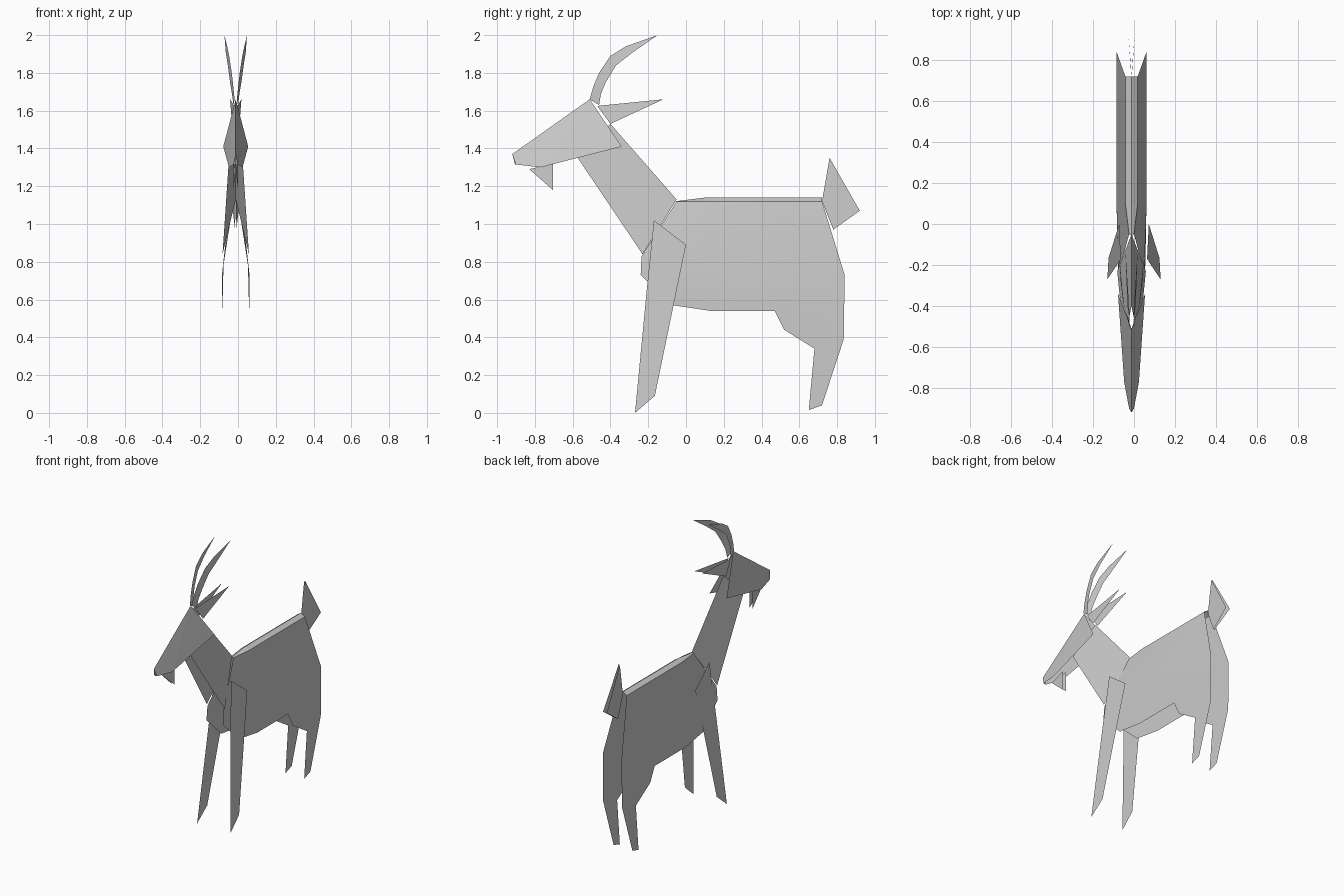
import bpy

CENTRE = -0.012  # fold line of the folded-sheet body

grey = bpy.data.materials.new("light_grey")
grey.diffuse_color = (0.6, 0.6, 0.6, 1)


def sheet(name, pts, faces=None, centre=CENTRE, smooth=False):
    """Thin folded part: pts are (y, z, half width), built on both sides of the fold."""
    faces = faces or [tuple(range(len(pts)))]
    for side, label in ((1, "right"), (-1, "left")):
        mesh = bpy.data.meshes.new(f"{name}_{label}")
        verts = [(centre + side * w, y, z) for y, z, w in pts]
        polys = [f if side > 0 else tuple(reversed(f)) for f in faces]
        mesh.from_pydata(verts, [], polys)
        mesh.materials.append(grey)
        for p in mesh.polygons:
            p.use_smooth = smooth
        mesh.update()
        obj = bpy.data.objects.new(f"{name}_{label}", mesh)
        bpy.context.collection.objects.link(obj)


# Side panels, including the hind legs
W = 0.073
sheet("body_side", [
    (-.05, 1.12, .012), (.10, 1.12, .03), (.72, 1.12, .03),
    (.84, .73, W), (.10, .73, W), (-.24, .73, .066), (-.235, .83, .062),
    (.835, .39, W), (.72, .04, W), (.65, .015, W), (.68, .34, W),
    (.52, .44, W), (.47, .54, W), (.13, .54, W), (-.07, .57, .07)],
    [(0, 6, 4), (6, 5, 4), (0, 4, 1), (4, 3, 2, 1), (5, 14, 13, 4),
     (4, 13, 12, 3), (12, 11, 10, 7, 3), (10, 9, 8, 7)], smooth=True)

# Shallow ridge along the back
sheet("back_ridge", [
    (-.06, 1.12, 0), (-.05, 1.12, .012), (.10, 1.12, .03),
    (.72, 1.12, .03), (.72, 1.14, 0), (.10, 1.14, 0)],
    [(0, 1, 2, 5), (2, 3, 4, 5)])

# Neck folded along its rear edge, open at the throat
sheet("neck", [(-.58, 1.36, .035), (-.23, .84, .07), (-.05, 1.13, 0), (-.40, 1.53, 0)],
      [(0, 1, 2, 3)])

# Head folded along the brow, with a small closed nose
sheet("head", [
    (-.92, 1.37, 0), (-.90, 1.315, .012), (-.77, 1.30, .036),
    (-.34, 1.41, .066), (-.51, 1.66, 0)],
    [(0, 1, 2, 4), (2, 3, 4)])
sheet("nose", [(-.92, 1.37, 0), (-.905, 1.315, 0), (-.90, 1.315, .012)])
sheet("beard", [(-.83, 1.29, 0), (-.705, 1.18, .012), (-.705, 1.32, .012)])

# Ears pointing back
sheet("ear", [(-.47, 1.625, .008), (-.40, 1.53, .02), (-.12, 1.66, .03)])

# Curved horns spreading outwards, one strip each
outer = [(-.51, 1.66, .006), (-.49, 1.73, .013), (-.46, 1.80, .021),
         (-.40, 1.89, .035), (-.32, 1.94, .045)]
inner = [(-.46, 1.63, .012), (-.45, 1.69, .02), (-.425, 1.75, .03),
         (-.37, 1.84, .042), (-.28, 1.91, .053)]
n = len(outer)
sheet("horn", outer + inner + [(-.15, 2.0, .06)],
      [(i, n + i, n + i + 1, i + 1) for i in range(n - 1)] + [(n - 1, 2 * n - 1, 2 * n)],
      smooth=True)

# Front legs splayed evenly with height
leg = [(-.17, 1.02), (-.205, .68), (-.27, 0), (-.165, .09), (0, .89)]
sheet("front_leg", [(y, z, .13 - .065 * z) for y, z in leg], centre=0)

# Tail opening towards its tip
sheet("tail", [(.72, 1.12, 0), (.78, .97, .004), (.92, 1.07, .015), (.76, 1.35, .004)])
